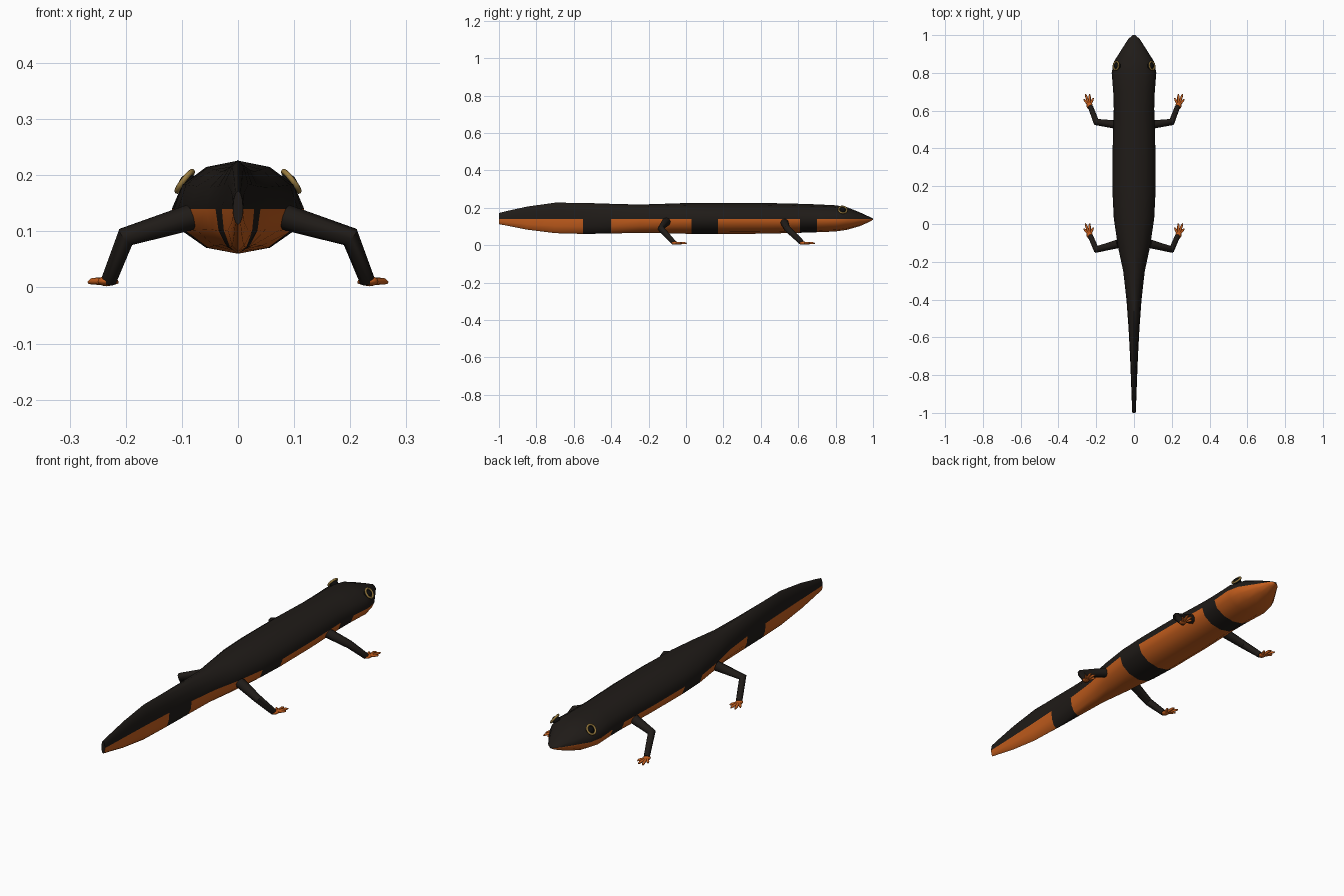
import bpy, bmesh, math
from mathutils import Vector

if "Cube" in bpy.data.objects:
    bpy.data.objects.remove(bpy.data.objects["Cube"])


def material(name, rgb):
    m = bpy.data.materials.new(name)
    m.diffuse_color = (*rgb, 1)
    m.use_nodes = True
    m.node_tree.nodes["Principled BSDF"].inputs["Base Color"].default_value = m.diffuse_color
    return m


BLACK = material("dark_skin", (0.014, 0.011, 0.009))
ORANGE = material("orange_belly", (0.55, 0.11, 0.012))
GOLD = material("gold_iris", (0.32, 0.2, 0.05))
PUPIL = material("pupil_black", (0.004, 0.004, 0.004))


def smooth(obj, angle=50):
    bpy.ops.object.select_all(action='DESELECT')
    obj.select_set(True)
    bpy.context.view_layer.objects.active = obj
    bpy.ops.object.shade_smooth_by_angle(angle=math.radians(angle))


def tube(name, points, radii, mat):
    """Tapered eight-sided tube along a polyline."""
    cu = bpy.data.curves.new(name, 'CURVE')
    cu.dimensions = '3D'
    cu.bevel_depth = 1.0
    cu.bevel_resolution = 2
    cu.use_fill_caps = True
    sp = cu.splines.new('POLY')
    sp.points.add(len(points) - 1)
    for p, co, r in zip(sp.points, points, radii):
        p.co = (*co, 1)
        p.radius = r
    cu.materials.append(mat)
    obj = bpy.data.objects.new(name, cu)
    bpy.context.collection.objects.link(obj)
    bpy.ops.object.select_all(action='DESELECT')
    obj.select_set(True)
    bpy.context.view_layer.objects.active = obj
    bpy.ops.object.convert(target='MESH')
    smooth(bpy.context.object)


# Body: twelve-sided rings (y, half width, top z, bottom z)
MID = 0.14
RINGS = [(-1.0, 0.009, 0.172, 0.112), (-0.96, 0.011, 0.182, 0.105),
         (-0.85, 0.015, 0.206, 0.083), (-0.7, 0.021, 0.227, 0.064),
         (-0.55, 0.029, 0.226, 0.06), (-0.4, 0.04, 0.221, 0.062),
         (-0.25, 0.057, 0.217, 0.066), (-0.12, 0.085, 0.221, 0.064),
         (0.03, 0.107, 0.226, 0.06), (0.17, 0.114, 0.226, 0.06),
         (0.4, 0.113, 0.226, 0.061), (0.61, 0.107, 0.221, 0.066),
         (0.70, 0.11, 0.218, 0.069), (0.80, 0.118, 0.213, 0.073),
         (0.86, 0.106, 0.203, 0.082), (0.93, 0.062, 0.175, 0.102),
         (0.98, 0.03, 0.152, 0.124), (1.0, 0.006, 0.143, 0.136)]
BANDS = [(-0.55, -0.4), (0.03, 0.17), (0.61, 0.70)]

bm = bmesh.new()
rows = []
for y, w, top, bot in RINGS:
    row = []
    for i in range(12):
        a = math.tau * i / 12
        s = math.sin(a)
        row.append(bm.verts.new((w * math.cos(a), y, MID + s * (top - MID if s > 0 else MID - bot))))
    rows.append(row)
for r0, r1 in zip(rows, rows[1:]):
    for i in range(12):
        j = (i + 1) % 12
        f = bm.faces.new((r0[i], r0[j], r1[j], r1[i]))
        c = f.calc_center_median()
        banded = any(a < c.y < b for a, b in BANDS)
        f.material_index = 1 if i >= 6 and not banded else 0
bm.faces.new(rows[0])
bm.faces.new(rows[-1])
bmesh.ops.recalc_face_normals(bm, faces=bm.faces)
me = bpy.data.meshes.new("body")
bm.to_mesh(me)
bm.free()
me.materials.append(BLACK)
me.materials.append(ORANGE)
body = bpy.data.objects.new("body", me)
bpy.context.collection.objects.link(body)
smooth(body)

# Legs and feet: (name, hip y, knee y, wrist y)
for side, sx in (("right", 1), ("left", -1)):
    for part, hip, knee, wrist in (("front", 0.525, 0.54, 0.62), ("hind", -0.105, -0.135, -0.065)):
        tag = f"{part}_{side}"
        tube(f"leg_{tag}",
             [(sx * 0.085, hip, 0.125), (sx * 0.2, knee, 0.09), (sx * 0.23, wrist, 0.013)],
             [0.023, 0.018, 0.014], BLACK)

        # Palm
        bpy.ops.mesh.primitive_uv_sphere_add(segments=10, ring_count=6, radius=1,
                                             location=(sx * 0.235, wrist + 0.006, 0.011))
        palm = bpy.context.object
        palm.name = f"palm_{tag}"
        palm.scale = (0.016, 0.02, 0.009)
        palm.data.materials.append(ORANGE)
        smooth(palm)

        # Four splayed toes
        for n, (ang, length) in enumerate(((-26, 0.045), (0, 0.062), (20, 0.066), (42, 0.046))):
            a = math.radians(ang)
            d = Vector((sx * math.sin(a), math.cos(a), 0))
            start = Vector((sx * 0.235, wrist + 0.006, 0.011))
            tube(f"toe_{tag}_{n + 1}",
                 [start, start + d * length * 0.8, start + d * length + Vector((0, 0, -0.002))],
                 [0.007, 0.006, 0.003], ORANGE)

    # Eye: dark ball in a gold ring
    normal = Vector((sx * 0.78, 0.12, 0.6)).normalized()
    centre = Vector((sx * 0.095, 0.838, 0.189))
    rot = normal.to_track_quat('Z', 'Y').to_euler()
    bpy.ops.mesh.primitive_torus_add(major_segments=20, minor_segments=8, major_radius=0.022,
                                     minor_radius=0.005, location=centre, rotation=rot)
    ring = bpy.context.object
    ring.name = f"eye_ring_{side}"
    ring.data.materials.append(GOLD)
    smooth(ring)
    bpy.ops.mesh.primitive_uv_sphere_add(segments=16, ring_count=10, radius=0.018,
                                         location=centre - normal * 0.009, rotation=rot)
    ball = bpy.context.object
    ball.name = f"eyeball_{side}"
    ball.data.materials.append(PUPIL)
    smooth(ball)
